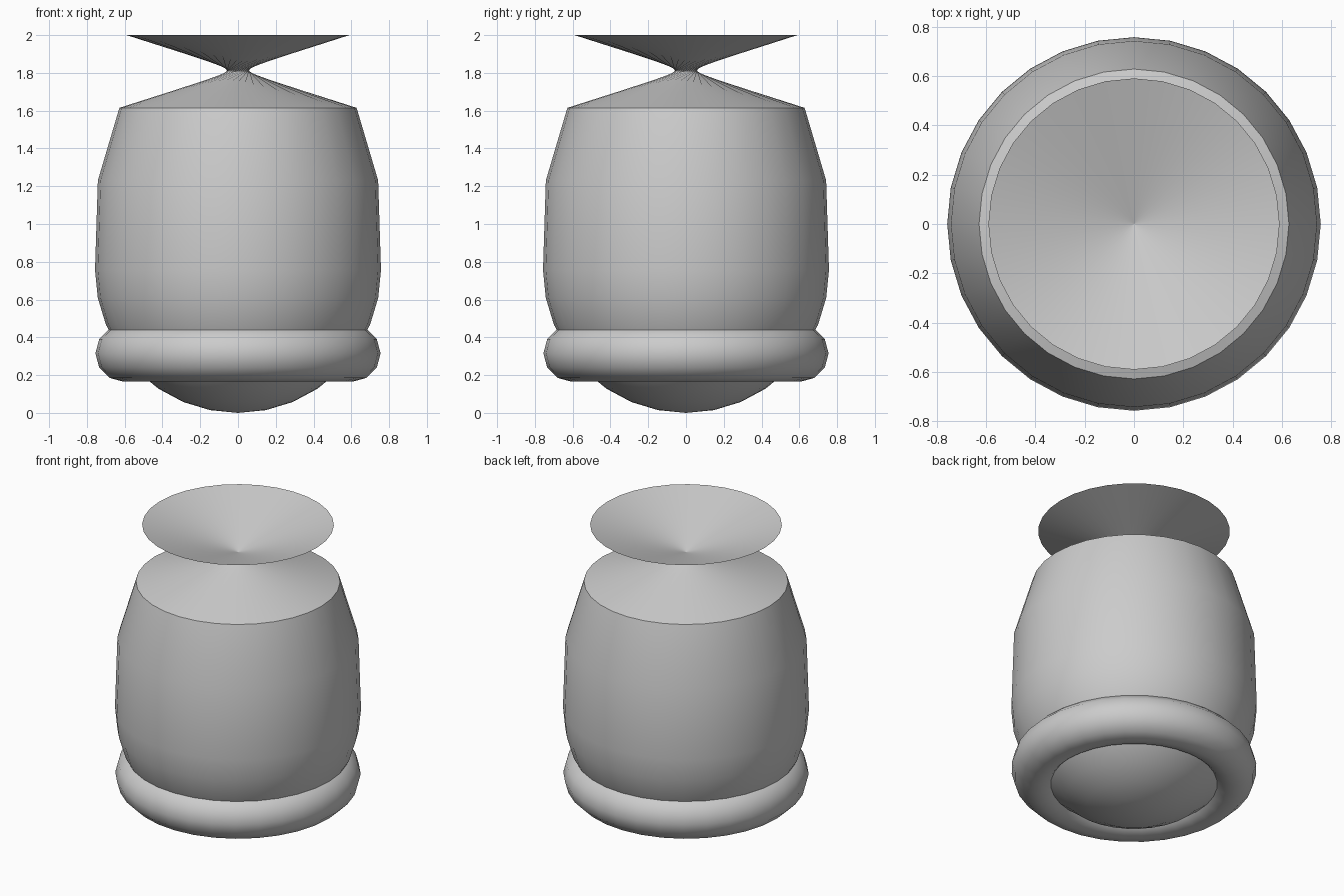
import bpy, bmesh
from math import sin, cos, pi

if "Cube" in bpy.data.objects:
    bpy.data.objects.remove(bpy.data.objects["Cube"])

SEG = 32   # sides around the pot
R = 0.757  # belly radius


def ring(bm, r, z):
    return [bm.verts.new((r * cos(2 * pi * i / SEG), r * sin(2 * pi * i / SEG), z))
            for i in range(SEG)]


def bridge(bm, a, b):
    for i in range(SEG):
        j = (i + 1) % SEG
        bm.faces.new((a[i], a[j], b[j], b[i]))


def finish(bm, name):
    for f in bm.faces:
        f.smooth = True
    mesh = bpy.data.meshes.new(name)
    bm.to_mesh(mesh)
    bm.free()
    ob = bpy.data.objects.new(name, mesh)
    bpy.context.collection.objects.link(ob)
    return ob


# Pot body: lower half of a sphere, stretched shoulder
bm = bmesh.new()
pole = bm.verts.new((0, 0, 0))
profile = [(R * sin(k * pi / 16), R - R * cos(k * pi / 16)) for k in range(1, 9)]
profile += [(0.742, 1.23), (0.628, 1.615)]
rings = [ring(bm, r, z) for r, z in profile]
for i in range(SEG):
    bm.faces.new((pole, rings[0][(i + 1) % SEG], rings[0][i]))
for a, b in zip(rings, rings[1:]):
    bridge(bm, a, b)

# Neck: half-turn twisted skin pinched between shoulder and open rim
shoulder, rim = rings[-1], ring(bm, 0.59, 2.0)
for i in range(SEG):
    far, near = rim[(i + 16) % SEG], rim[(i + 15) % SEG]
    bm.faces.new((shoulder[i], shoulder[(i + 1) % SEG], far))
    bm.faces.new((shoulder[i], far, near))
for i in range(SEG):
    bm.edges.get((shoulder[i], shoulder[(i + 1) % SEG])).smooth = False
finish(bm, "pot_body")

# Foot: round ring under the pot
bm = bmesh.new()
tube = [ring(bm, 0.605 + 0.15 * cos(k * pi / 6), 0.315 + 0.15 * sin(k * pi / 6))
        for k in range(12)]
for k in range(12):
    bridge(bm, tube[k], tube[(k + 1) % 12])
finish(bm, "foot_ring")
